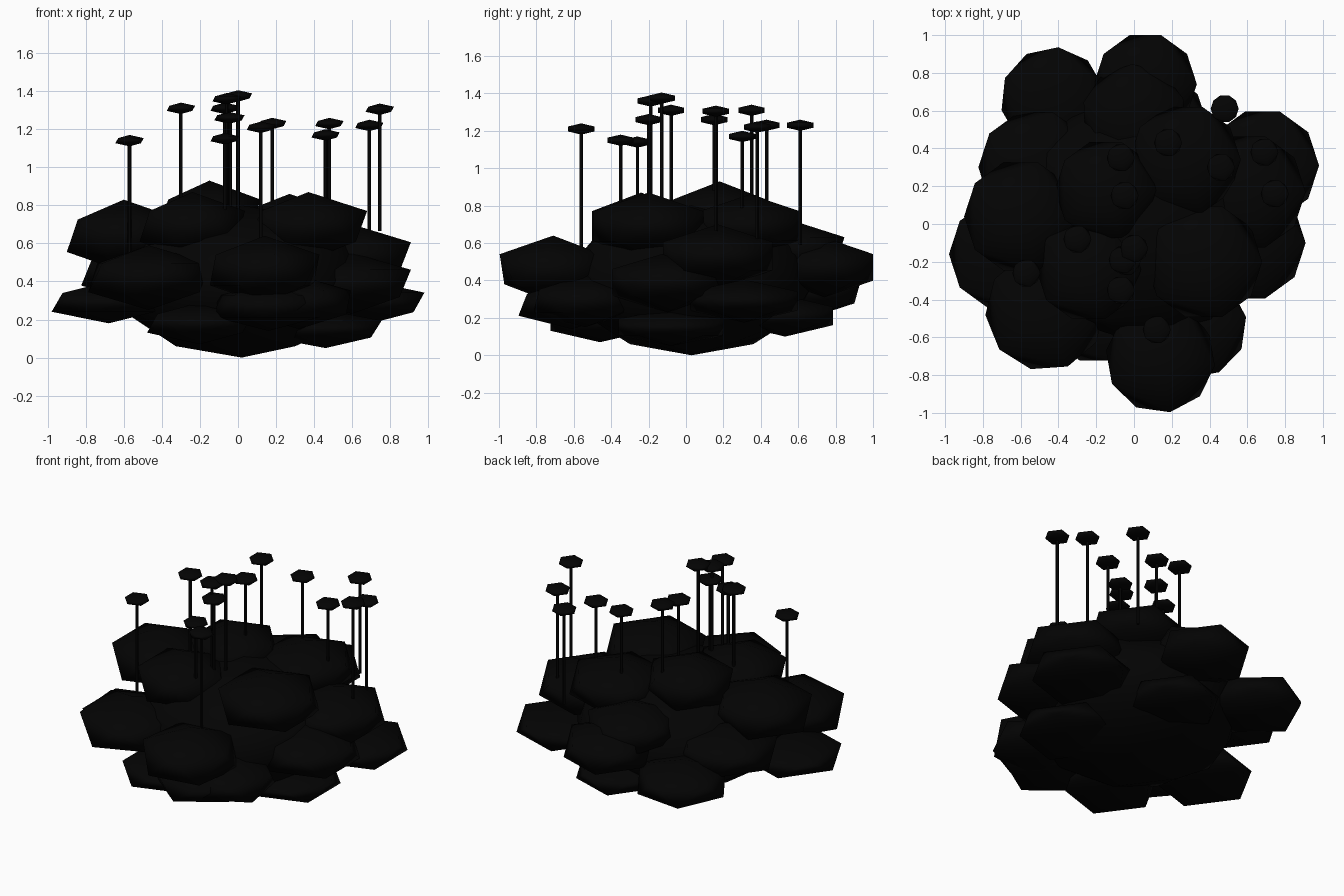
import bpy
from math import radians

mat = bpy.data.materials.new("dark_foliage")
mat.diffuse_color = (0.001, 0.001, 0.001, 1)


def blob(name, loc, r, h, rot=0, sub=1):
    """Flattened low-poly sphere: radius r, half height h, softly shaded."""
    bpy.ops.mesh.primitive_ico_sphere_add(subdivisions=sub, radius=1, location=loc,
                                          rotation=(0, 0, radians(rot)))
    ob = bpy.context.object
    ob.name = name
    ob.scale = (r, r, h)
    ob.data.materials.append(mat)
    bpy.ops.object.shade_smooth()
    return ob


# Main body of the bush
blob("bush_core", (0.02, 0.03, 0.4), 0.66, 0.4, sub=2)

# Leaf clumps: x, y, z, radius, half height, turn
clumps = [
    # low ring
    (0.68, 0.31, 0.29, 0.335, 0.115, 0),
    (-0.68, -0.16, 0.29, 0.335, 0.11, 0),
    (-0.20, -0.46, 0.18, 0.31, 0.11, 0),
    (0.16, -0.61, 0.27, 0.32, 0.13, 15),
    (0.32, -0.54, 0.29, 0.31, 0.14, 10),
    (0.46, -0.08, 0.15, 0.33, 0.10, 0),
    (0.12, 0.53, 0.21, 0.30, 0.11, 0),
    (-0.43, 0.66, 0.34, 0.31, 0.14, 12),
    # middle ring
    (0.14, -0.71, 0.46, 0.325, 0.18, -8),
    (0.06, 0.74, 0.47, 0.305, 0.16, 0),
    (0.60, 0.17, 0.53, 0.345, 0.17, 0),
    (0.60, -0.10, 0.39, 0.345, 0.16, 0),
    (-0.52, 0.30, 0.45, 0.34, 0.16, 0),
    (-0.47, -0.46, 0.42, 0.355, 0.17, 4),
    (0.00, 0.57, 0.56, 0.31, 0.16, 20),
    # upper ring and crown
    (-0.60, 0.04, 0.64, 0.335, 0.19, 0),
    (-0.15, 0.18, 0.75, 0.30, 0.18, 0),
    (0.27, 0.34, 0.69, 0.33, 0.17, 0),
    (0.37, -0.20, 0.69, 0.345, 0.18, 0),
    (-0.24, -0.24, 0.69, 0.31, 0.18, 0),
]
for i, (x, y, z, r, h, rot) in enumerate(clumps):
    blob(f"leaf_clump_{i + 1}", (x, y, z), r, h, rot)

# Flower stalks with flat heads: x, y, head height
flowers = [
    (-0.07, 0.35, 1.31), (0.18, 0.43, 1.23), (-0.05, 0.15, 1.26), (-0.30, -0.08, 1.31),
    (-0.57, -0.26, 1.14), (0.0, -0.13, 1.375), (-0.06, -0.19, 1.36), (-0.04, -0.20, 1.26),
    (-0.07, -0.35, 1.15), (0.12, -0.56, 1.21), (0.46, 0.30, 1.17), (0.69, 0.38, 1.22),
    (0.745, 0.16, 1.305), (0.48, 0.61, 1.23),
]
for i, (x, y, z) in enumerate(flowers):
    length = 0.64
    bpy.ops.mesh.primitive_cylinder_add(vertices=5, radius=0.01, depth=length,
                                        location=(x, y, z - length / 2))
    stem = bpy.context.object
    stem.name = f"flower_stem_{i + 1}"
    stem.data.materials.append(mat)
    blob(f"flower_head_{i + 1}", (x, y, z), 0.083, 0.03)
